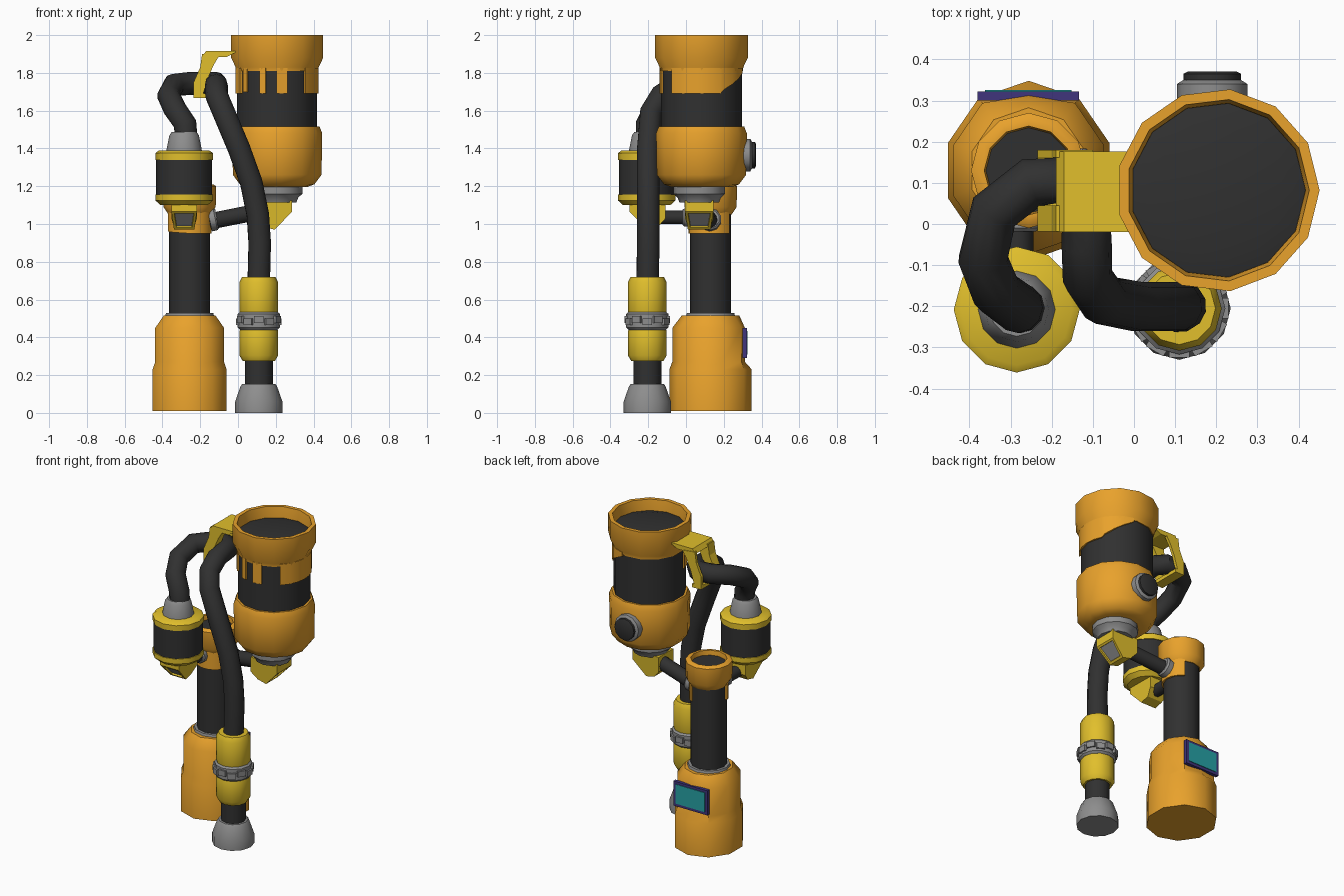
import bpy, bmesh, math
from mathutils import Matrix, Vector, Euler

if "Cube" in bpy.data.objects:
    bpy.data.objects.remove(bpy.data.objects["Cube"])

def mat(name, r, g, b):
    m = bpy.data.materials.new(name)
    m.diffuse_color = (r, g, b, 1)
    m.use_nodes = True
    m.node_tree.nodes["Principled BSDF"].inputs["Base Color"].default_value = m.diffuse_color
    return m

ORANGE = mat("orange_paint", 0.81, 0.36, 0.025)
YELLOW = mat("yellow_paint", 0.75, 0.52, 0.025)
BLACK = mat("dark_rubber", 0.03, 0.03, 0.03)
GREY = mat("grey_metal", 0.27, 0.27, 0.27)
INDIGO = mat("screen_bezel", 0.05, 0.035, 0.2)
TEAL = mat("screen_glass", 0.02, 0.36, 0.38)

def finish(bm, name, *mats, smooth=True):
    bmesh.ops.recalc_face_normals(bm, faces=bm.faces)
    me = bpy.data.meshes.new(name)
    bm.to_mesh(me)
    bm.free()
    ob = bpy.data.objects.new(name, me)
    bpy.context.collection.objects.link(ob)
    for m in mats:
        me.materials.append(m)
    bpy.ops.object.select_all(action='DESELECT')
    ob.select_set(True)
    bpy.context.view_layer.objects.active = ob
    if smooth:
        bpy.ops.object.shade_smooth_by_angle(angle=math.radians(38))
    return ob

def lathe(name, prof, loc, m, n=12, phase=0, sx=1, sy=1, rot=(0, 0, 0), ring=False, ymax=None):
    """Turn a (radius, height) profile; ring=True closes it into an open tube."""
    bm = bmesh.new()
    rows = []
    for r, z in prof:
        rows.append([bm.verts.new((sx * r * math.cos(phase + i * math.tau / n),
                                   sy * r * math.sin(phase + i * math.tau / n), z)) for i in range(n)])
    for a in range(len(rows) if ring else len(rows) - 1):
        p, q = rows[a], rows[(a + 1) % len(rows)]
        for i in range(n):
            j = (i + 1) % n
            bm.faces.new((p[i], p[j], q[j], q[i]))
    if not ring:
        bm.faces.new(rows[0])
        bm.faces.new(rows[-1])
    if ymax:
        for v in bm.verts:
            if v.co.z > ymax[0]:
                v.co.y = min(v.co.y, ymax[1])
    bm.transform(Matrix.Translation(loc) @ Euler(rot).to_matrix().to_4x4())
    return finish(bm, name, m)

def band(name, edge, top, r, centre, m):
    """Curved panel; edge lists (degrees, bottom height)."""
    bm = bmesh.new()
    pts = []
    for (a, z), (b, w) in zip(edge, edge[1:]):
        k = max(1, round((b - a) / 14))
        pts += [(a + (b - a) * i / k, z + (w - z) * i / k) for i in range(k)]
    pts.append(edge[-1])
    cols = []
    for a, z in pts:
        c, s = math.cos(math.radians(a)), math.sin(math.radians(a))
        cols.append([bm.verts.new((centre[0] + q * c, centre[1] + q * s, h))
                     for q, h in ((r, z), (r, top), (r - .02, top), (r - .02, z))])
    for p, q in zip(cols, cols[1:]):
        for i in range(4):
            j = (i + 1) % 4
            bm.faces.new((p[i], p[j], q[j], q[i]))
    bm.faces.new(cols[0])
    bm.faces.new(cols[-1])
    return finish(bm, name, m)

def tube(name, pts, r, m, res=3):
    cu = bpy.data.curves.new(name, 'CURVE')
    cu.dimensions = '3D'
    cu.bevel_depth, cu.bevel_resolution, cu.use_fill_caps = r, res, True
    sp = cu.splines.new('POLY')
    sp.points.add(len(pts) - 1)
    for p, c in zip(sp.points, pts):
        p.co = (*c, 1)
    ob = bpy.data.objects.new(name, cu)
    bpy.context.collection.objects.link(ob)
    cu.materials.append(m)
    bpy.ops.object.select_all(action='DESELECT')
    ob.select_set(True)
    bpy.context.view_layer.objects.active = ob
    bpy.ops.object.convert(target='MESH')
    bpy.ops.object.shade_smooth_by_angle(angle=math.radians(40))

def box(name, lo, hi, m):
    bm = bmesh.new()
    bmesh.ops.create_cube(bm, size=1)
    for v in bm.verts:
        v.co = Vector([lo[i] if v.co[i] < 0 else hi[i] for i in range(3)])
    return finish(bm, name, m, smooth=False)

def prism(bm, prof, a, b, taper=None):
    """Extrude an x-z outline from y=a to y=b."""
    va = [bm.verts.new((x, a, z)) for x, z in prof]
    vb = [bm.verts.new((x, b, z)) for x, z in prof]
    if taper:
        for v in va + vb:
            v.co.y *= 0.8 if v.co.z < taper else 1
    faces = [bm.faces.new(va), bm.faces.new(vb)]
    n = len(prof)
    return faces + [bm.faces.new((va[i], va[(i + 1) % n], vb[(i + 1) % n], vb[i])) for i in range(n)]

def elbow(name, loc, angle, w):
    """Yellow elbow under a tank with a grey panel sunk in its slanted face."""
    bm = bmesh.new()
    fs = prism(bm, [(.09, 1.125), (.09, 1.065), (0, .97), (-.06, .985), (-.1, 1.03), (-.1, 1.125)],
               -w / 2, w / 2, taper=1.0)
    slope = fs[3]
    bmesh.ops.recalc_face_normals(bm, faces=bm.faces)
    bmesh.ops.inset_region(bm, faces=[slope], thickness=.02)
    bmesh.ops.inset_region(bm, faces=[slope], thickness=.002, depth=-.01)
    slope.material_index = 1
    bm.transform(Matrix.Translation((*loc, 0)) @ Matrix.Rotation(angle, 4, 'Z'))
    finish(bm, name, YELLOW, GREY, smooth=False)

UP = math.pi / 2

# Base, post and post cap
P = (-.256, .13)
lathe("base", [(1, .01), (1, .23), (.93, .27), (.93, .45), (.7, .515), (.6, .515)], (*P, 0), ORANGE,
      10, UP, .206, .218, ymax=(.25, .182))
lathe("post_collar", [(.13, .51), (.125, .53)], (*P, 0), GREY)
lathe("post", [(.108, .51), (.108, 1.18)], (*P, 0), BLACK)
lathe("post_cap", [(.112, 1.05), (.138, 1.09), (.14, 1.2), (.125, 1.21), (.108, 1.21), (.1, 1.15), (.1, 1.05)],
      (*P, 0), ORANGE, ring=True)
band("post_sleeve", [(-170, .96), (-90, .95), (60, .95)], 1.1, .117, P, ORANGE)

# Screen on the back
box("screen_frame", (-.38, .30, .29), (-.134, .322, .45), INDIGO)
box("screen", (-.362, .31, .308), (-.152, .326, .434), TEAL)

# Big tank
T = (.204, .082)
lathe("tank_body", [(.215, 1.45), (.215, 1.93), (.16, 1.945)], (*T, 0), BLACK, 13)
lathe("tank_top_ring", [(.221, 1.81), (.223, 1.83), (.247, 1.88), (.247, 2), (.222, 2), (.213, 1.94), (.209, 1.81)],
      (*T, 0), ORANGE, 13, ring=True)
lathe("tank_bottom", [(.16, 1.195), (.2, 1.21), (.238, 1.26), (.242, 1.48), (.228, 1.515), (.2, 1.515)],
      (*T, 0), ORANGE, 13)
lathe("tank_outlet", [(.105, 1.115), (.115, 1.14), (.137, 1.16), (.137, 1.2)], (.204, .07, 0), GREY)
band("tank_skirt", [(-46, 1.69), (27, 1.69), (32, 1.71), (78, 1.8)], 1.825, .222, T, ORANGE)
for i, (a, b, z) in enumerate([(-168, -150, 1.69), (-143, -135, 1.7), (-114, -105, 1.69), (-90, -75, 1.69)]):
    band(f"tank_skirt_tab_{i + 1}", [(a, z), (b, z)], 1.825, .222, T, ORANGE)
lathe("gauge_ring", [(.086, 0), (.086, .075), (.07, .085)], (.19, .265, 1.365), GREY, 12, rot=(-UP, 0, 0))
lathe("gauge_face", [(.07, 0), (.07, .02), (.06, .025)], (.19, .345, 1.365), BLACK, 12, rot=(-UP, 0, 0))
elbow("tank_elbow", (.195, .07), 0, .15)

# Small tank
S = (-.285, -.208)
lathe("small_tank_body", [(.148, 1.13), (.148, 1.37)], (*S, 0), BLACK, 12)
lathe("small_tank_top", [(.153, 1.34), (.153, 1.375), (.135, 1.388)], (*S, 0), YELLOW, 12)
lathe("small_tank_bottom", [(.125, 1.1), (.153, 1.125), (.153, 1.157)], (*S, 0), YELLOW, 12)
lathe("small_tank_neck", [(.095, 1.38), (.092, 1.4), (.078, 1.47), (.065, 1.488)], (*S, 0), GREY, 12)
elbow("small_tank_elbow", S, -UP, .135)

# Support arms with collars
tube("tank_arm", [(-.17, .13, 1.01), (.16, .08, 1.075)], .045, BLACK)
lathe("tank_arm_collar", [(.06, 0), (.06, .03), (.05, .04)], (-.15, .127, 1.02), GREY, 10, rot=(0, UP - .2, 0))
tube("small_tank_arm", [(-.28, .08, 1.035), (-.285, -.19, 1.035)], .038, BLACK)
lathe("small_tank_arm_collar", [(.05, 0), (.05, .03), (.042, .038)], (-.28, .02, 1.035), GREY, 10, rot=(UP, 0, 0))

# Hose from the small tank over the clip and down to the valve
tube("hose", [(-.275, -.205, 1.45), (-.28, -.205, 1.53), (-.335, -.165, 1.61), (-.367, -.085, 1.68),
              (-.34, .03, 1.735), (-.25, .1, 1.745), (-.16, .108, 1.745), (-.118, .06, 1.745),
              (-.115, -.05, 1.735), (-.113, -.13, 1.68), (-.075, -.185, 1.59), (.005, -.2, 1.4),
              (.07, -.2, 1.22), (.105, -.2, 1.05), (.115, -.2, .9), (.11, -.203, .7)], .061, BLACK, 4)

# Hose clip: top plate, two sloping legs and a bar under the hose
bm = bmesh.new()
prism(bm, [(-.19, 1.885), (-.17, 1.915), (.0, 1.915), (-.06, 1.885)], -.02, .176)
leg = [(-.19, 1.9), (-.2, 1.83), (-.235, 1.75), (-.235, 1.67), (-.19, 1.67), (-.16, 1.77), (-.13, 1.84), (-.1, 1.89)]
prism(bm, leg, -.018, .045)
prism(bm, leg, .162, .18)
prism(bm, [(-.235, 1.69), (-.235, 1.667), (-.17, 1.667), (-.17, 1.69)], -.018, .18)
finish(bm, "hose_clip", YELLOW, smooth=False)

# Valve and foot
V = (.11, -.205, 0)
lathe("valve_lower", [(.085, .275), (.103, .305), (.103, .43), (.095, .455)], V, YELLOW, 12)
lathe("valve_upper", [(.095, .515), (.103, .54), (.103, .69), (.088, .72)], V, YELLOW, 12)
lathe("valve_ring", [(.1, .44), (.112, .452), (.112, .524), (.1, .535)], V, GREY, 12)
bm = bmesh.new()
for i in range(12):
    a = i * math.tau / 12
    z = .494 if i % 2 else .482
    bmesh.ops.create_cube(bm, size=1, matrix=Matrix.Translation(
        (V[0] + .109 * math.cos(a), V[1] + .109 * math.sin(a), z)) @ Matrix.Rotation(a, 4, 'Z')
        @ Matrix.Diagonal((.022, .05, .036, 1)))
finish(bm, "valve_ring_teeth", GREY, smooth=False)
lathe("foot_stem", [(.074, .1), (.074, .3)], V, BLACK, 12)
lathe("foot", [(.125, 0), (.125, .06), (.097, .14), (.088, .153)], V, GREY, 12)
